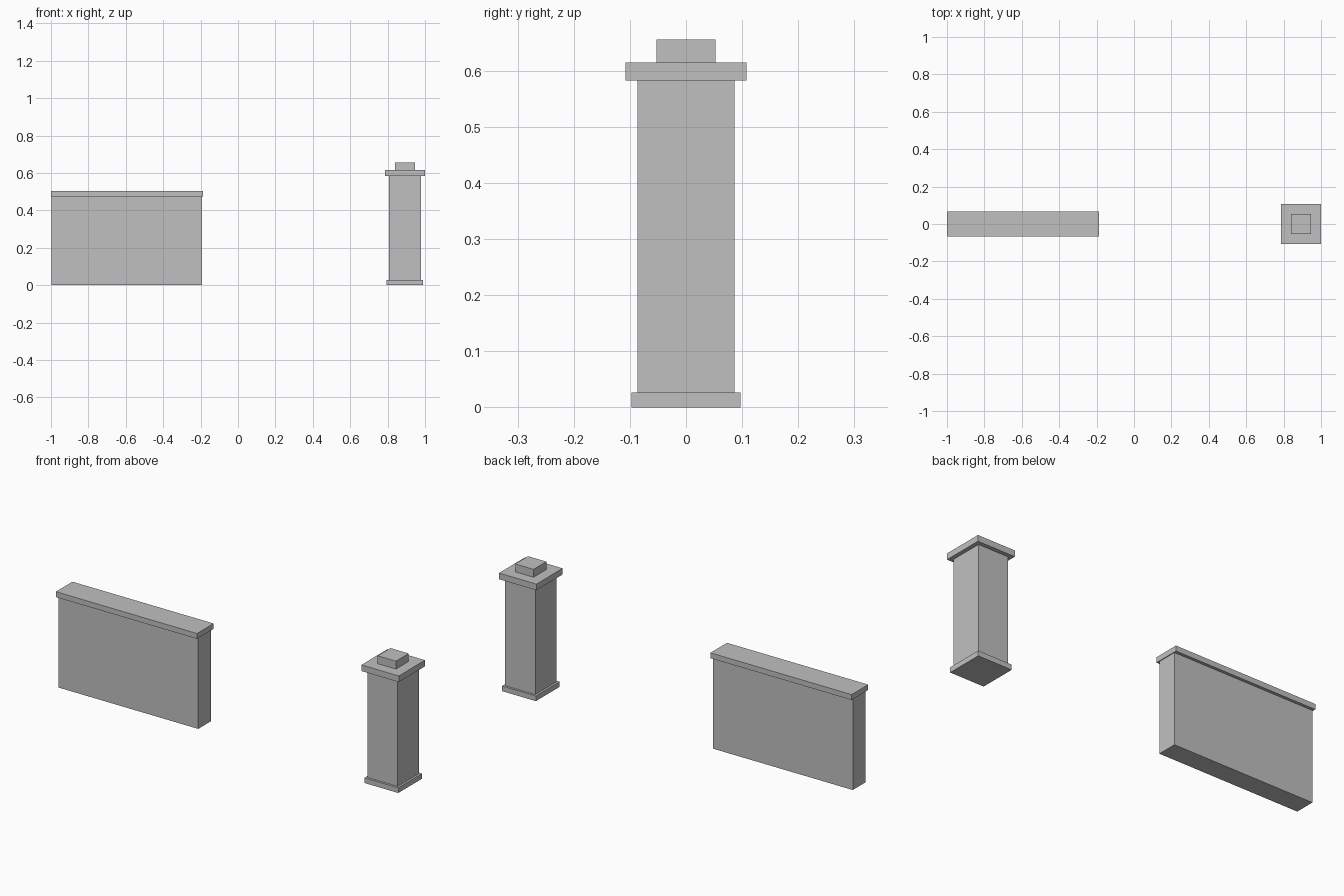
import bpy

cube = bpy.data.objects.get("Cube")
if cube:
    bpy.data.objects.remove(cube, do_unlink=True)

# Single plain stone colour
STONE = (0.53, 0.53, 0.53, 1.0)
stone = bpy.data.materials.new("grey_stone")
stone.use_nodes = True
stone.diffuse_color = STONE
stone.node_tree.nodes["Principled BSDF"].inputs["Base Color"].default_value = STONE


def block(name, x, width, depth, bottom, top):
    """Add a flat-sided block centred on y = 0."""
    bpy.ops.mesh.primitive_cube_add(size=1, location=(x, 0, (bottom + top) / 2))
    obj = bpy.context.object
    obj.name = name
    obj.scale = (width, depth, top - bottom)
    bpy.ops.object.transform_apply(location=False, rotation=False, scale=True)
    obj.data.materials.append(stone)
    return obj


# Wall panel with an overhanging coping
WALL_X = -0.594
block("wall_panel", WALL_X, 0.804, 0.105, 0, 0.475)
block("wall_coping", WALL_X, 0.812, 0.136, 0.475, 0.503)

# Square pillar: plinth, shaft, cap slab and finial, stacked upward
PILLAR_X = 0.8925
z = 0
for name, width, top in (
    ("pillar_plinth", 0.195, 0.027),
    ("pillar_shaft", 0.173, 0.583),
    ("pillar_cap", 0.215, 0.615),
    ("pillar_finial", 0.105, 0.656),
):
    block(name, PILLAR_X, width, width, z, top)
    z = top
